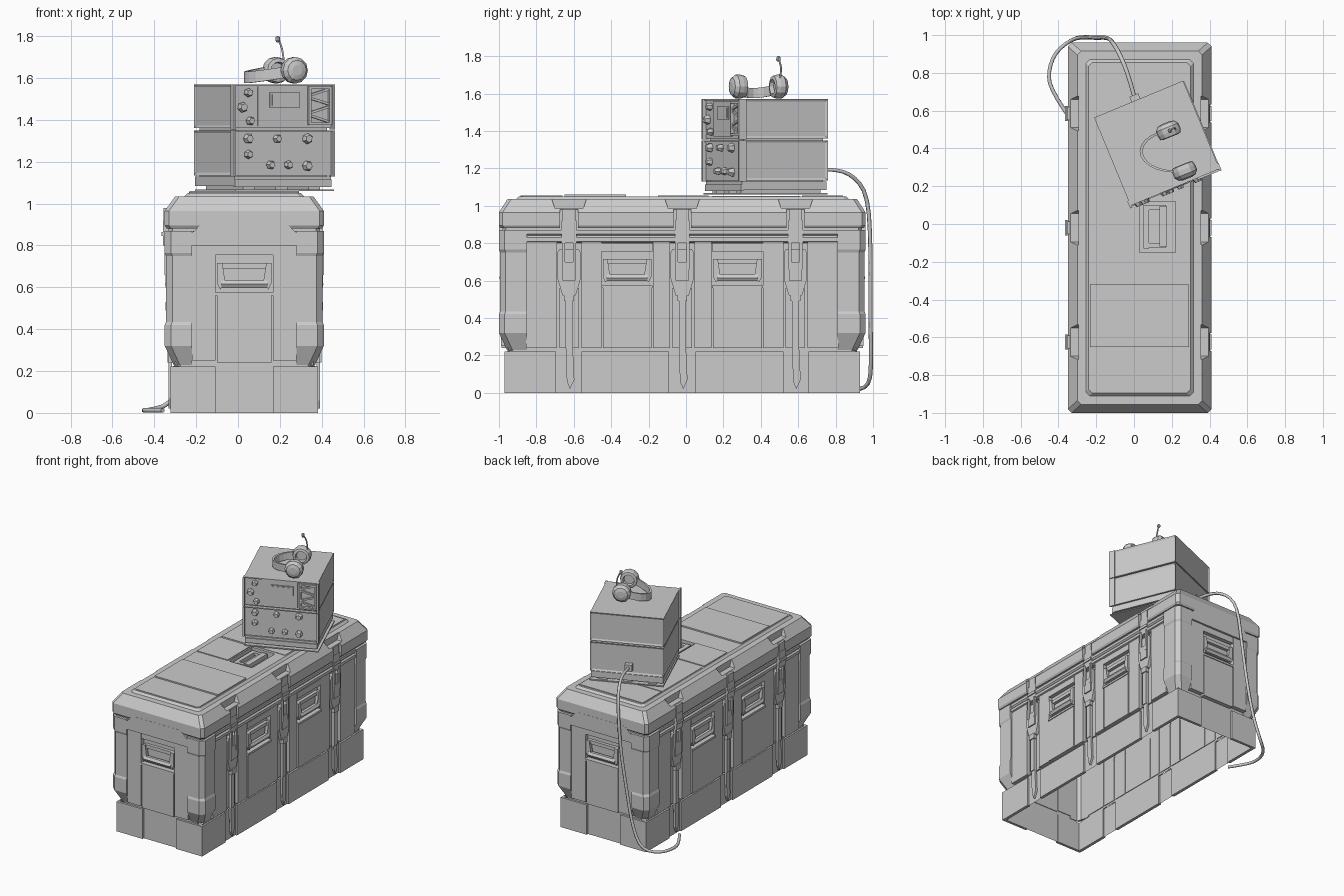
import bpy, bmesh
from math import pi, sin, cos
from mathutils import Matrix, Vector

if "Cube" in bpy.data.objects:
    bpy.data.objects.remove(bpy.data.objects["Cube"])

T = Matrix.Translation
CRATE = T((0.03, -0.02, 0))
RADIO = T((0.12, 0.43, 0)) @ Matrix.Rotation(pi / 8, 4, 'Z')


def wall(M, angle, dist):
    """Frame on an upright face: u along it, v up, w outward."""
    f = Matrix(((0, 0, 1, dist), (1, 0, 0, 0), (0, 1, 0, 0), (0, 0, 0, 1)))
    return M @ Matrix.Rotation(angle, 4, 'Z') @ f


def loft(name, rings, M=Matrix(), cap0=True, cap1=True):
    bm = bmesh.new()
    vs = [[bm.verts.new(M @ Vector(p)) for p in r] for r in rings]
    n = len(vs[0])
    for a, b in zip(vs, vs[1:]):
        for i in range(n):
            bm.faces.new((a[i], a[(i + 1) % n], b[(i + 1) % n], b[i]))
    if cap0:
        bm.faces.new(vs[0][::-1])
    if cap1:
        bm.faces.new(vs[-1])
    bmesh.ops.recalc_face_normals(bm, faces=bm.faces)
    me = bpy.data.meshes.new(name)
    bm.to_mesh(me)
    ob = bpy.data.objects.new(name, me)
    bpy.context.collection.objects.link(ob)
    return ob


def prism(name, M, pts, w0, w1):
    return loft(name, [[(u, v, w) for u, v in pts] for w in (w0, w1)], M)


def slab(name, M, u0, u1, v0, v1, w0, w1):
    return prism(name, M, [(u0, v0), (u1, v0), (u1, v1), (u0, v1)], w0, w1)


def oct_ring(hx, hy, z, c=0.02):
    q = [(hx, hy - c), (hx - c, hy)]
    return [(x, y, z) for x, y in
            q + [(-x, y) for x, y in q[::-1]] + [(-x, -y) for x, y in q] + [(x, -y) for x, y in q[::-1]]]


def turned(name, M, profile, n=12):
    return loft(name, [[(r * cos(2 * pi * i / n), r * sin(2 * pi * i / n), w) for i in range(n)]
                       for r, w in profile], M)


def tube(name, pts, r, res=3):
    cu = bpy.data.curves.new(name, 'CURVE')
    cu.dimensions, cu.bevel_depth, cu.bevel_resolution, cu.resolution_u = '3D', r, 1, res
    cu.use_fill_caps = True
    sp = cu.splines.new('NURBS')
    sp.points.add(len(pts) - 1)
    for p, co in zip(sp.points, pts):
        p.co = (*co, 1)
    sp.use_endpoint_u, sp.order_u = True, 3
    ob = bpy.data.objects.new(name, cu)
    bpy.context.collection.objects.link(ob)
    bpy.ops.object.select_all(action='DESELECT')
    ob.select_set(True)
    bpy.context.view_layer.objects.active = ob
    bpy.ops.object.convert(target='MESH')


def cut(ob, cutter):
    m = ob.modifiers.new('cut', 'BOOLEAN')
    m.operation, m.object, m.solver = 'DIFFERENCE', cutter, 'EXACT'
    cutter.hide_render = True
    cutter.hide_set(True)


# hollow base and body shells, open underneath
loft("base_shell", [oct_ring(.34, .935, 0, .01), oct_ring(.34, .935, .225, .01)], CRATE, False, False)
loft("body_shell", [oct_ring(.335, .935, .225, .03), oct_ring(.335, .935, .82, .03)], CRATE, False, False)
loft("rim", [oct_ring(*r) for r in ((.345, .945, .80), (.372, .972, .81), (.372, .972, .83), (.362, .962, .84),
     (.372, .972, .85), (.372, .972, .87))], CRATE)
loft("lid_seal", [oct_ring(.362, .962, .87), oct_ring(.362, .962, .89)], CRATE)
lid = loft("lid", [oct_ring(*r) for r in ((.372, .972, .882), (.38, .98, .895), (.38, .98, .965), (.33, .935, 1.035),
           (.285, .89, 1.035), (.27, .875, 1.05))], CRATE)

# L-shaped corner guards with flared foot
for sx in (-1, 1):
    for sy in (-1, 1):
        rings = []
        for o, z in ((.042, .23), (0, .32), (0, .42), (.006, .435), (.006, .75), (0, .765), (0, .87)):
            X, Y, c = .38 - o, .98 - o, .03
            rings.append([(sx * x, sy * y, z) for x, y in ((.25, .93), (.33, .93), (.33, .83), (X, .83),
                          (X, Y - c), (X - c, Y), (.25, Y))])
        loft("corner_guard", rings, CRATE)


def handle(M, u):
    slab("handle_panel", M, u - .13, u + .13, .24, .56, -.05, -.014)
    slab("handle_sill", M, u - .137, u + .137, .56, .575, -.05, -.008)
    slab("handle_header", M, u - .137, u + .137, .755, .80, -.05, -.015)
    slab("handle_hinge", M, u - .12, u + .12, .69, .715, -.05, -.022)
    for s in (-1, 1):
        prism("handle_arm", M, [(u + s * .13, .715), (u + s * .105, .715), (u + s * .09, .62), (u + s * .115, .59),
                                (u + s * .13, .62)], -.035, -.012)
    G = M @ T((u, .615, -.022)) @ Matrix.Rotation(pi / 2, 4, 'Y')
    turned("handle_grip", G, [(.021, -.11), (.021, .11)], 6)


def latch(M, u, w):
    L = M @ T((u, 0, 0))
    slab("latch_column", L, -.052, .052, .24, .56, -.05, -.034)
    half = [(.05, .77), (.062, .75), (.062, .61), (.035, .52)]
    prism("latch_plate", L, half + [(-a, b) for a, b in half[::-1]], -.05, -.012)
    # clip on the lid, set back by w
    C = L @ T((0, 0, w))
    slab("latch_strike", C, -.04, .04, .80, .92, -.02, .008)
    slab("latch_hook", C, -.034, .034, .92, .98, -.03, .006)
    slab("latch_cross", C, -.04, .04, .845, .865, .0, .015)
    for s in (-.03, .03):
        slab("latch_bail", L, s - .008, s + .008, .66, .82, -.015, .0)
    slab("latch_lever", L, -.035, .035, .60, .70, -.015, -.003)
    # strap with buckle and loose tail
    slab("strap", L, -.018, .018, .24, .61, -.034, -.012)
    slab("strap_buckle", L, -.026, .026, .49, .53, -.03, -.004)
    prism("strap_tail", L, [(-.018, .24), (.02, .24), (.028, .07), (.005, .02), (-.012, .06)], -.034, -.018)


# long sides: wall ribs, base blocks, handles and latches
for a, setback in ((0, -.015), (pi, 0)):
    W = wall(CRATE, a, .38)
    for s in (-1, 1):
        for u0, u1 in ((.066, .157), (.433, .54), (.67, .835)):
            slab("side_rib", W, s * u0, s * u1, .24, .81, -.05, -.018)
        slab("base_block", W, s * .07, s * .54, 0, .222, -.05, -.0275)
        slab("base_corner_block", W, s * .675, s * .948, 0, .222, -.05, -.0275)
        handle(W, s * .295)
    for u in (-.605, 0, .605):
        latch(W, u, setback)
        L = W @ T((u, 0, 0))
        cut(lid, prism("lid_notch_cutter", L, [(-.075, .985), (.075, .985), (.115, 1.1), (-.115, 1.1)], -.055, .05))
        if setback:
            cut(lid, slab("lid_slot_cutter", L, -.048, .048, .87, .98, -.022, .05))

# short ends
for a in (-pi / 2, pi / 2):
    W = wall(CRATE, a, .98)
    for s in (-1, 1):
        slab("end_rib", W, s * .137, s * .25, .25, .81, -.05, -.012)
        slab("base_end_block", W, s * .138, s * .3525, 0, .222, -.05, -.03)
    handle(W, 0)
    prism("lid_hood", W, [(-.25, .80), (.25, .80), (.25, .86), (.195, .91), (-.195, .91), (-.25, .86)], -.03, .001)

# lid top: raised pads, label plate and carry handle
slab("lid_pad_back", CRATE, -.262, .262, .64, .86, 1.03, 1.055)
slab("lid_pad_radio", CRATE, -.262, .262, .16, .63, 1.03, 1.053)
slab("lid_pad_front", CRATE, -.262, .262, -.63, -.30, 1.03, 1.06)
prism("lid_pad_end", CRATE, [(-.262, -.64), (.262, -.64), (.262, -.85), (.25, -.865), (-.25, -.865), (-.262, -.85)],
      1.03, 1.054)
slab("lid_label_plate", CRATE, -.265, -.01, -.13, .14, 1.03, 1.056)
cut(lid, slab("lid_handle_cutter", CRATE, 0, .19, -.13, .14, 1.01, 1.1))
slab("lid_handle_hinge", CRATE, .02, .05, -.11, .12, 1.0, 1.04)
for y in (-.10, .10):
    slab("lid_handle_arm", CRATE, .03, .14, y - .005, y + .02, 1.02, 1.04)
slab("lid_handle_grip", CRATE, .105, .145, -.10, .115, 1.018, 1.048)

# radio stack: plate, feet, tray
slab("mount_plate", RADIO, -.25, .26, -.26, .245, 1.06, 1.068)
for x in (-.2, -.03, .14):
    slab("tray_foot", RADIO, x, x + .06, -.23, .23, 1.065, 1.09)
slab("tray", RADIO, -.25, .25, -.245, .245, 1.085, 1.13)
slab("tray_lip", RADIO, -.25, .25, -.252, -.235, 1.08, 1.115)
F = wall(RADIO, -pi / 2, .245)
for nm, z0, z1 in (("lower_unit", 1.135, 1.35), ("upper_unit", 1.36, 1.57)):
    ob = slab(nm, RADIO, -.255, .255, -.245, .25, z0, z1)
    bm = bmesh.new()
    bm.from_mesh(ob.data)
    front = RADIO.to_3x3() @ Vector((0, -1, 0))
    fs = [f for f in bm.faces if abs(f.normal.z) < .5 and f.normal.dot(front) < .5]
    bmesh.ops.inset_individual(bm, faces=fs, thickness=.018, depth=-.006)
    bm.to_mesh(ob.data)
    for s in (-1, 1):
        slab("bezel_side", F, s * .25, s * .262, z0 - .005, z1, -.02, .022)
    slab("bezel_edge", F, -.25, .25, z1 - .008, z1, -.01, .01)
slab("unit_spacer", RADIO, -.235, .235, -.23, .23, 1.12, 1.37)

# controls
knobs = [(-.18, 1.31), (-.18, 1.235), (-.03, 1.31), (.125, 1.31), (-.065, 1.185), (.027, 1.185), (.125, 1.18),
         (-.18, 1.53), (-.17, 1.395), (-.21, 1.46)]
for i, (u, v) in enumerate(knobs):
    r = .021 if i % 3 else .025
    turned("knob", F @ T((u, v, 0)) @ Matrix.Rotation(.5 * i, 4, 'Z'), [(r, -.005), (r, .012), (r * .7, .03)], 6)
slab("control_panel", F, -.13, .115, 1.37, 1.56, -.01, .006)
slab("display_frame", F, -.07, .085, 1.46, 1.53, 0, .013)
slab("display", F, -.06, .075, 1.468, 1.522, 0, .016)
for u in (.128, .234):
    slab("speaker_frame_side", F, u, u + .012, 1.375, 1.56, -.01, .02)
for v in (1.375, 1.548):
    slab("speaker_frame_bar", F, .128, .246, v, v + .012, -.01, .02)
for i in range(4):
    v, s = 1.385 + .042 * i, 1 if i % 2 else -1
    prism("speaker_slat", F, [(.187 - s * .05, v), (.187 - s * .05, v + .012), (.187 + s * .05, v + .042),
                              (.187 + s * .05, v + .03)], -.01, .012)

# power cable from the back, down to the ground and round the side
slab("cable_plug", RADIO, -.04, .01, .235, .28, 1.165, 1.215)
tube("cable", [(0, .68, 1.19), (-.03, .79, 1.2), (-.075, .90, 1.16), (-.12, .975, 1.05), (-.15, .988, .75),
               (-.2, .985, .45), (-.25, .99, .2), (-.32, .985, .04), (-.42, .91, .013), (-.455, .80, .012),
               (-.44, .71, .012), (-.36, .59, .012)], .011)

# headset: flat band, two cups and a microphone boom
mid, h, d = Vector((.225, .388, 0)), Vector((-.045, .112, 0)), Vector((-.19, -.03, 0))
rings = []
for i in range(13):
    t = pi * i / 12
    p = mid + h * cos(t) + d * sin(t)
    q = mid + h * cos(t) * .9 + d * sin(t) * .92
    z = 1.635 - .032 * sin(t)
    rings.append([(*p.xy, z - .027), (*p.xy, z + .027), (*q.xy, z + .027), (*q.xy, z - .027)])
loft("headband", rings)
for s in (-1, 1):
    M = T((*(mid + h * s).xy, 1.637)) @ (h * s).to_track_quat('Z', 'Y').to_matrix().to_4x4()
    turned("ear_cup", M, [(.035, -.02), (.04, -.042), (.058, -.038), (.064, -.015), (.064, .012), (.048, .032),
                          (.025, .038)])
tube("mic_boom", [(.22, .50, 1.67), (.215, .51, 1.72), (.205, .505, 1.76), (.192, .495, 1.785)], .005)
turned("mic_tip", T((.19, .494, 1.77)), [(.006, 0), (.012, .01), (.01, .025), (.004, .03)], 8)
